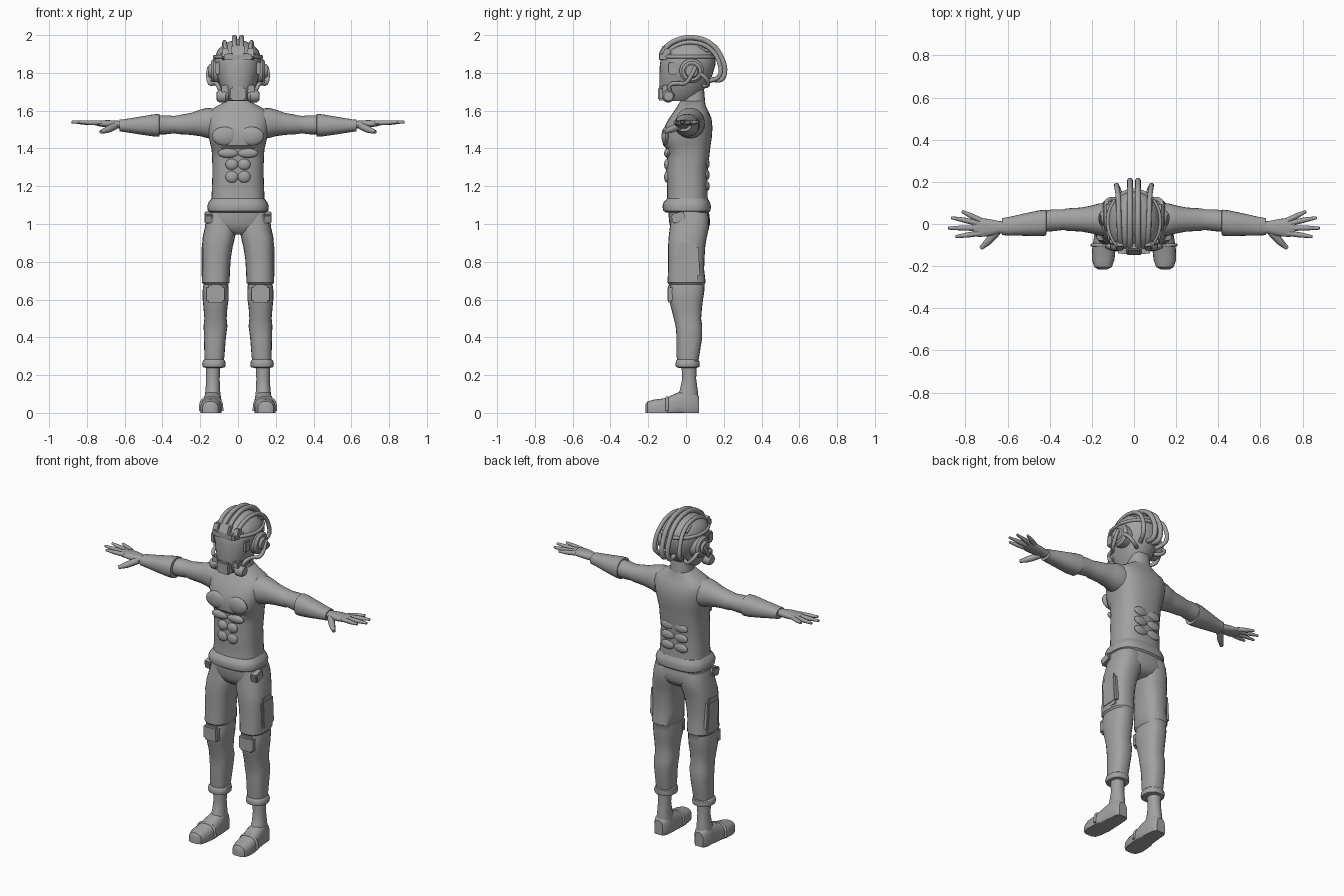
import bpy, bmesh, math
from mathutils import Vector

GREY = bpy.data.materials.new("plain grey")
GREY.diffuse_color = (0.36, 0.36, 0.36, 1)


def finish(obj, mirror=False, angle=35):
    if not obj.data.materials:
        obj.data.materials.append(GREY)
    if mirror:
        mod = obj.modifiers.new("mirror", 'MIRROR')
        mod.use_mirror_merge = False
    bpy.ops.object.select_all(action='DESELECT')
    obj.select_set(True)
    bpy.context.view_layer.objects.active = obj
    bpy.ops.object.shade_smooth_by_angle(angle=math.radians(angle))
    return obj


def link(name, bm, mirror=False, angle=35):
    bmesh.ops.recalc_face_normals(bm, faces=bm.faces)
    me = bpy.data.meshes.new(name)
    bm.to_mesh(me)
    bm.free()
    obj = bpy.data.objects.new(name, me)
    bpy.context.collection.objects.link(obj)
    return finish(obj, mirror, angle)


def loft(name, axis, rows, mirror=False, n=24, power=2.4, angle=35):
    """Rows are (position on axis, a min, a max, b min, b max)."""
    bm = bmesh.new()
    rings = []
    for t, a0, a1, b0, b1 in rows:
        ring = []
        for i in range(n):
            th = 2 * math.pi * i / n
            c, s = math.cos(th), math.sin(th)
            a = (a0 + a1) / 2 + (a1 - a0) / 2 * math.copysign(abs(c) ** (2 / power), c)
            b = (b0 + b1) / 2 + (b1 - b0) / 2 * math.copysign(abs(s) ** (2 / power), s)
            co = {'x': (t, a, b), 'y': (a, t, b), 'z': (a, b, t)}[axis]
            ring.append(bm.verts.new((co[0], co[1], max(co[2], 0))))
        rings.append(ring)
    for r, q in zip(rings, rings[1:]):
        for i in range(n):
            j = (i + 1) % n
            bm.faces.new((r[i], r[j], q[j], q[i]))
    bm.faces.new(rings[0])
    bm.faces.new(rings[-1])
    return link(name, bm, mirror, angle)


def centred(rows):
    return [(z, -w, w, y0, y1) for z, w, y0, y1 in rows]


def tube(name, pts, r, mirror=False, radii=None, cyclic=False):
    cu = bpy.data.curves.new(name, 'CURVE')
    cu.dimensions = '3D'
    cu.bevel_depth, cu.bevel_resolution, cu.resolution_u = r, 3, 5
    cu.use_fill_caps = True
    sp = cu.splines.new('BEZIER')
    sp.bezier_points.add(len(pts) - 1)
    sp.use_cyclic_u = cyclic
    for i, p in enumerate(pts):
        bp = sp.bezier_points[i]
        bp.co = p
        bp.handle_left_type = bp.handle_right_type = 'AUTO'
        bp.radius = radii[i] if radii else 1
    tmp = bpy.data.objects.new(name + "_path", cu)
    bpy.context.collection.objects.link(tmp)
    bpy.context.view_layer.update()
    me = bpy.data.meshes.new_from_object(tmp.evaluated_get(bpy.context.evaluated_depsgraph_get()))
    bpy.data.objects.remove(tmp)
    me.materials.clear()
    obj = bpy.data.objects.new(name, me)
    bpy.context.collection.objects.link(obj)
    return finish(obj, mirror, 50)


def ball(name, loc, size, mirror=False):
    bm = bmesh.new()
    bmesh.ops.create_uvsphere(bm, u_segments=20, v_segments=12, radius=1)
    for v in bm.verts:
        v.co = Vector(loc) + Vector([v.co[i] * size[i] for i in range(3)])
    return link(name, bm, mirror)


def block(name, loc, size, mirror=False, tilt=0):
    bm = bmesh.new()
    bmesh.ops.create_cube(bm, size=1)
    bmesh.ops.bevel(bm, geom=bm.edges[:], offset=0.12, segments=2, affect='EDGES')
    c, s = math.cos(tilt), math.sin(tilt)
    for v in bm.verts:
        x, y, z = [v.co[i] * size[i] for i in range(3)]
        v.co = Vector(loc) + Vector((x, y * c - z * s, y * s + z * c))
    return link(name, bm, mirror)


# Torso with a stepped chest edge
loft("torso", 'z', centred([
    (1.08, .145, -.11, .12), (1.14, .14, -.10, .115), (1.20, .138, -.10, .115),
    (1.28, .135, -.105, .115), (1.345, .137, -.10, .122), (1.40, .14, -.105, .128),
    (1.415, .145, -.12, .13), (1.46, .155, -.125, .137), (1.51, .165, -.115, .14),
    (1.56, .17, -.09, .135), (1.595, .16, -.065, .12), (1.625, .11, -.045, .105),
    (1.65, .065, -.03, .10)]), n=32, power=2.6)
loft("shirt_hem", 'z', centred([
    (1.06, .145, -.105, .12), (1.07, .16, -.12, .13), (1.095, .163, -.125, .132),
    (1.115, .155, -.118, .127), (1.135, .14, -.1, .115)]), n=32, power=2.8)
loft("neck", 'z', centred([(1.60, .075, -.035, .105), (1.66, .06, -.025, .10),
                           (1.72, .06, -.02, .095)]))

# Muscle forms
for z, w, h in ((1.375, .055, .025), (1.315, .034, .03), (1.25, .034, .032)):
    ball("abdominal_pad", (w * .95, -.098, z), (w, .018, h), True)
for z in (1.2, 1.26, 1.32):
    ball("lower_back_pad", (.045, .112, z), (.045, .013, .026), True)
ball("chest_pad", (.07, -.108, 1.465), (.068, .022, .05), True)

# Arms: shoulder, upper arm, flared sleeve guard
loft("upper_arm", 'x', [
    (.12, -.06, .10, 1.45, 1.61), (.165, -.055, .098, 1.455, 1.615),
    (.20, -.045, .088, 1.465, 1.605), (.25, -.036, .078, 1.472, 1.588),
    (.32, -.032, .074, 1.476, 1.575), (.335, -.028, .07, 1.48, 1.572),
    (.38, -.034, .07, 1.475, 1.575), (.44, -.038, .062, 1.475, 1.575)], True, power=2.1)
loft("forearm_guard", 'x', [
    (.415, -.02, .05, 1.49, 1.56), (.417, -.055, .068, 1.463, 1.583),
    (.45, -.058, .065, 1.464, 1.58), (.52, -.056, .05, 1.474, 1.568),
    (.60, -.054, .032, 1.487, 1.555), (.627, -.053, .028, 1.49, 1.552),
    (.628, -.03, .005, 1.51, 1.54)], True, power=2.3)

# Hands
loft("palm", 'x', [
    (.60, -.042, .012, 1.508, 1.545), (.64, -.045, .014, 1.505, 1.547),
    (.69, -.058, .024, 1.51, 1.55), (.74, -.062, .03, 1.518, 1.547),
    (.765, -.05, .022, 1.525, 1.545)], True, n=16)
fingers = (((.73, .018), (.775, .04), (.817, .06)), ((.74, .003), (.805, .018), (.868, .03)),
           ((.745, -.02), (.81, -.019), (.882, -.02)), ((.73, -.044), (.79, -.052), (.847, -.06)))
for f in fingers:
    tube("finger", [(x, y, z) for (x, y), z in zip(f, (1.535, 1.537, 1.54))], .0125, True, (1.05, 1, .55))
tube("thumb", [(.65, -.035, 1.52), (.69, -.08, 1.5), (.727, -.115, 1.487)], .018, True, (1.1, 1, .55))

# Trousers
loft("trouser_seat", 'z', centred([
    (.945, .06, -.05, .08), (.965, .12, -.075, .11), (1.0, .165, -.088, .128),
    (1.04, .16, -.092, .125), (1.085, .15, -.095, .118)]), n=28, power=2.6)
loft("trouser_leg", 'z', [
    (.24, .08, .175, -.04, .06), (.30, .072, .178, -.05, .07), (.40, .064, .18, -.05, .086),
    (.46, .056, .182, -.055, .086), (.50, .06, .178, -.065, .08), (.56, .056, .183, -.08, .085),
    (.60, .05, .187, -.09, .09), (.65, .05, .187, -.093, .098), (.68, .052, .183, -.088, .098),
    (.69, .045, .191, -.098, .104), (.76, .042, .19, -.095, .096), (.82, .038, .19, -.094, .098),
    (.88, .028, .19, -.095, .102), (.93, .016, .187, -.092, .11), (.98, .004, .176, -.086, .122),
    (1.03, .004, .168, -.08, .122), (1.06, .01, .16, -.075, .115)], True, power=2.5)
loft("trouser_cuff", 'z', [
    (.238, .085, .17, -.035, .055), (.243, .068, .186, -.053, .07), (.258, .066, .19, -.056, .073),
    (.275, .068, .186, -.053, .071), (.285, .078, .175, -.045, .06)], True)
block("thigh_pocket", (.178, .015, .80), (.032, .11, .2), True, .06)
block("hip_pocket_flap", (.155, -.04, 1.035), (.045, .07, .05), True, .3)
block("knee_pad", (.119, -.083, .63), (.095, .03, .09), True)

# Ankles and shoes
loft("ankle", 'z', [
    (.03, .088, .182, -.07, .068), (.08, .09, .178, -.055, .066), (.12, .095, .172, -.033, .062),
    (.18, .097, .168, -.02, .054), (.27, .092, .172, -.025, .056)], True, power=2.1)
loft("shoe", 'y', [
    (-.215, .125, .17, -.02, .045), (-.205, .105, .188, -.03, .06), (-.17, .093, .2, -.04, .07),
    (-.11, .086, .198, -.04, .078), (-.05, .085, .188, -.04, .105), (.0, .087, .182, -.04, .12),
    (.05, .092, .178, -.04, .11), (.07, .108, .165, -.03, .085)], True, power=2.8)
tube("shoe_strap", [(.083, -.1, .01), (.098, -.1, .066), (.142, -.1, .08), (.188, -.1, .066),
                    (.2, -.1, .01)], .008, True)

# Helmet and face mask
loft("helmet", 'z', centred([
    (1.65, .05, -.115, .03), (1.665, .062, -.13, .055), (1.69, .078, -.137, .08),
    (1.73, .094, -.14, .108), (1.78, .11, -.141, .137), (1.84, .122, -.139, .155),
    (1.885, .122, -.132, .155), (1.92, .108, -.112, .14), (1.948, .08, -.075, .11),
    (1.966, .045, -.03, .075), (1.972, .012, .01, .04)]), n=32, power=2.2)
band = [(math.cos(i * math.pi / 6) * .123, .012 + math.sin(i * math.pi / 6) * .146, 1.885)
        for i in range(12)]
tube("helmet_band", band, .01, cyclic=True)
for x in (0, .085):
    tube("helmet_rib", [(x, -.10 + x * .2, 1.90), (x * .9, -.03, 1.965 - x * .35), (x * .9, .06, 1.967 - x * .35),
                        (x, .13 - x * .15, 1.915)], .007, x > 0)
block("brow_plate", (0, -.128, 1.885), (.15, .03, .035))
block("brow_clip", (.068, -.105, 1.9), (.035, .035, .06), True, -.4)
block("crown_clip", (0, -.118, 1.915), (.07, .035, .06), False, -.5)
block("temple_lens", (.108, -.07, 1.825), (.02, .045, .065), True)
block("mask_snout", (0, -.125, 1.69), (.085, .045, .075))
block("mask_cheek", (.068, -.1, 1.715), (.04, .05, .04), True)

# Filter canisters
loft("filter_canister", 'x', [
    (.05, -.115, -.07, 1.66, 1.70), (.065, -.127, -.06, 1.643, 1.71), (.098, -.127, -.06, 1.643, 1.71),
    (.112, -.118, -.068, 1.652, 1.70), (.114, -.105, -.08, 1.665, 1.69)], True, n=20, power=2)

# Ear cups
loft("ear_cup", 'x', [
    (.09, -.035, .095, 1.745, 1.875), (.13, -.035, .095, 1.745, 1.875), (.143, -.022, .082, 1.758, 1.862),
    (.144, -.008, .068, 1.772, 1.848), (.157, -.002, .062, 1.778, 1.842)], True, n=24, power=2)

# Hoses
crown = [(-.13, 1.88), (-.105, 1.935), (-.04, 1.976), (.045, 1.986), (.13, 1.955),
         (.188, 1.88), (.204, 1.80), (.185, 1.765), (.14, 1.765)]
tube("crown_hose", [(.019, y, z) for y, z in crown], .014, True)
tube("side_hose", [(.06, -.115, 1.89), (.068, -.05, 1.945), (.072, .05, 1.96), (.075, .13, 1.925),
                   (.082, .177, 1.85), (.08, .177, 1.785), (.055, .12, 1.755)], .012, True)
tube("mask_hose", [(.09, -.085, 1.695), (.108, -.085, 1.735), (.122, -.04, 1.745), (.148, -.005, 1.745),
                   (.158, .03, 1.79), (.152, .05, 1.83)], .011, True)
tube("nape_hose", [(.135, .07, 1.8), (.125, .11, 1.765), (.095, .115, 1.735), (.06, .095, 1.73)], .011, True)
